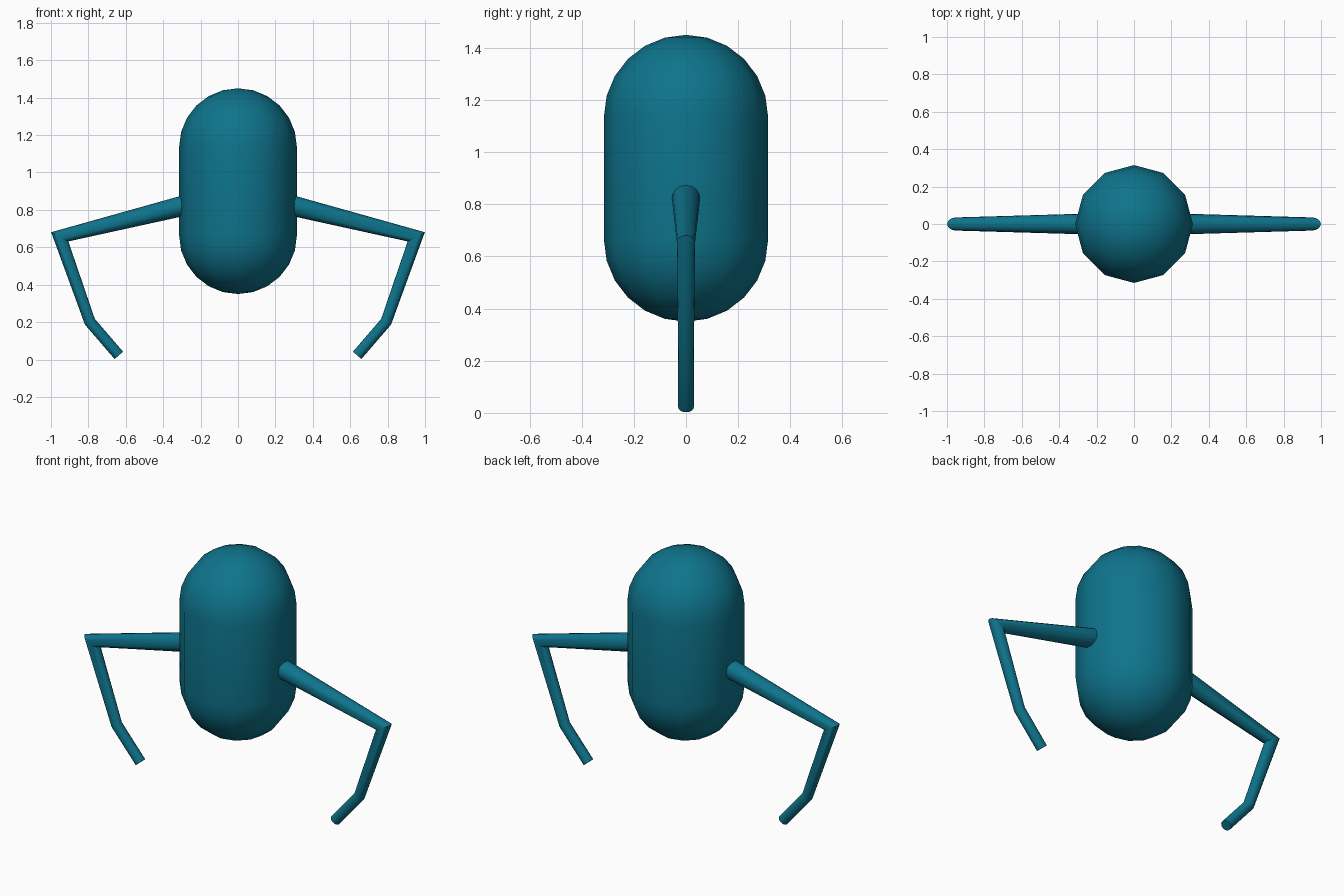
import bpy, bmesh, math
from mathutils import Vector

if "Cube" in bpy.data.objects:
    bpy.data.objects.remove(bpy.data.objects["Cube"])

teal = bpy.data.materials.new("teal")
teal.diffuse_color = (0.0044, 0.174, 0.262, 1)
teal.use_nodes = True
teal.node_tree.nodes["Principled BSDF"].inputs["Base Color"].default_value = teal.diffuse_color


def finish(name, bm, angle):
    bmesh.ops.recalc_face_normals(bm, faces=bm.faces)
    mesh = bpy.data.meshes.new(name)
    bm.to_mesh(mesh)
    bm.free()
    mesh.materials.append(teal)
    obj = bpy.data.objects.new(name, mesh)
    bpy.context.collection.objects.link(obj)
    bpy.ops.object.select_all(action='DESELECT')
    obj.select_set(True)
    bpy.context.view_layer.objects.active = obj
    bpy.ops.object.shade_smooth_by_angle(angle=math.radians(angle))
    return obj


def bridge(bm, a, b):
    n = len(a)
    for i in range(n):
        bm.faces.new((a[i], a[(i + 1) % n], b[(i + 1) % n], b[i]))


def capsule(name, radius, z_low, z_high, sides=12, steps=6):
    bm = bmesh.new()
    rings = []
    # Lower dome rings, then upper dome rings
    angles = [(z_low, -math.pi / 2 * (steps - k) / steps) for k in range(1, steps + 1)]
    angles += [(z_high, math.pi / 2 * k / steps) for k in range(steps)]
    for z, a in angles:
        r = radius * math.cos(a)
        rings.append([bm.verts.new((r * math.cos(math.tau * i / sides),
                                    r * math.sin(math.tau * i / sides),
                                    z + radius * math.sin(a))) for i in range(sides)])
    for a, b in zip(rings, rings[1:]):
        bridge(bm, a, b)
    # Close both poles with triangle fans
    for ring, z in ((rings[0], z_low - radius), (rings[-1], z_high + radius)):
        pole = bm.verts.new((0, 0, z))
        for i in range(sides):
            bm.faces.new((pole, ring[i], ring[(i + 1) % sides]))
    return finish(name, bm, 60)


def mitred_tube(name, path, side, sides=16):
    """Tapered tube through (x, z, radius) points with mitred joints."""
    bm = bmesh.new()
    points = [Vector((side * x, 0, z)) for x, z, r in path]
    dirs = [(b - a).normalized() for a, b in zip(points, points[1:])]
    rings = []
    for k, (p, (x, z, r)) in enumerate(zip(points, path)):
        d_in, d_out = dirs[max(k - 1, 0)], dirs[min(k, len(dirs) - 1)]
        tangent = (d_in + d_out).normalized()
        across = tangent.cross(Vector((0, 1, 0)))
        stretch = 1 / tangent.dot(d_in)
        rings.append([bm.verts.new(p + across * (r * stretch * math.cos(t))
                                   + Vector((0, r * math.sin(t), 0)))
                      for t in (math.tau * i / sides for i in range(sides))])
    for a, b in zip(rings, rings[1:]):
        bridge(bm, a, b)
    bm.faces.new(rings[0])
    bm.faces.new(rings[-1])
    return finish(name, bm, 35)


# Body
capsule("body", 0.315, 0.665, 1.135)

# Arms: shoulder, elbow, wrist, tip
arm = [(0.24, 0.835, 0.056), (0.953, 0.656, 0.035), (0.792, 0.202, 0.03), (0.637, 0.022, 0.03)]
for side, label in ((-1, "left"), (1, "right")):
    mitred_tube(label + "_arm", arm, side)
